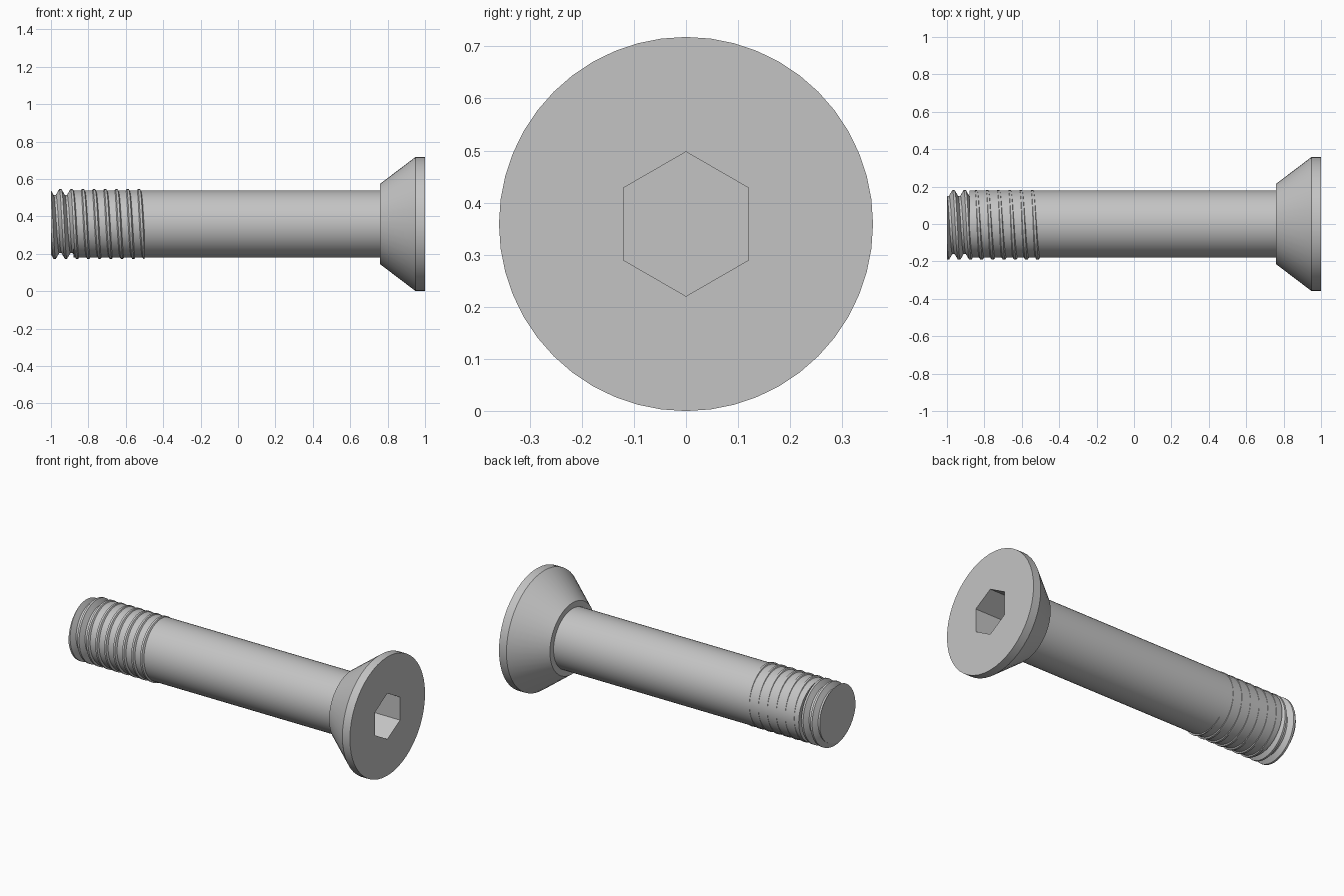
import bpy, bmesh, math

cube = bpy.data.objects.get("Cube")
if cube:
    bpy.data.objects.remove(cube)

SIDES = 48
AXIS_Z = 0.359
TURN = 2 * math.pi

steel = bpy.data.materials.new("grey_steel")
steel.use_nodes = True
grey = (0.55, 0.55, 0.55, 1)
steel.diffuse_color = grey
steel.node_tree.nodes["Principled BSDF"].inputs["Base Color"].default_value = grey


def finish(name, bm, location):
    """Smooth the round surfaces, keep hard edges, and add the object."""
    bmesh.ops.recalc_face_normals(bm, faces=bm.faces)
    for face in bm.faces:
        face.smooth = True
    for edge in bm.edges:
        edge.smooth = edge.calc_face_angle(0) < math.radians(30)
    mesh = bpy.data.meshes.new(name)
    bm.to_mesh(mesh)
    bm.free()
    mesh.materials.append(steel)
    obj = bpy.data.objects.new(name, mesh)
    obj.location = location
    bpy.context.collection.objects.link(obj)


def point(x, r, a):
    return (x, -r * math.sin(a), r * math.cos(a))


def circle(radius):
    return lambda a: radius


def hexagon(apothem):
    return lambda a: apothem / math.cos(a % (TURN / 6) - TURN / 12)


def lathe(name, rings):
    """Skin a row of rings along x and cap both ends."""
    bm = bmesh.new()
    loops = [[bm.verts.new(point(x, shape(a), a))
              for a in (TURN * i / SIDES for i in range(SIDES))]
             for x, shape in rings]
    for low, high in zip(loops, loops[1:]):
        for i in range(SIDES):
            k = (i + 1) % SIDES
            bm.faces.new((low[i], low[k], high[k], high[i]))
    bm.faces.new(loops[0])
    bm.faces.new(loops[-1])
    finish(name, bm, (0, 0, AXIS_Z))


# Countersunk head with a hexagonal socket
lathe("head", [(0.76, circle(0.215)), (0.95, circle(0.359)), (1.0, circle(0.359)),
               (1.0, hexagon(0.12)), (0.82, hexagon(0.12))])

# Plain shank
lathe("shank", [(-0.88, circle(0.18)), (0.78, circle(0.18))])

# Helical thread, trimmed flat at both ends
PITCH, MAJOR, MINOR = 0.06, 0.186, 0.155
profile = [(-0.006, MAJOR), (0.006, MAJOR), (0.024, MINOR), (0.036, MINOR)]
bm = bmesh.new()
rows = [[bm.verts.new(point(-1.13 + PITCH * s / SIDES + dx, r, TURN * s / SIDES))
         for dx, r in profile] for s in range(12 * SIDES)]
for s in range(len(rows) - SIDES - 1):
    here = rows[s] + rows[s + SIDES][:1]
    after = rows[s + 1] + rows[s + SIDES + 1][:1]
    for j in range(len(profile)):
        bm.faces.new((here[j], after[j], after[j + 1], here[j + 1]))
for x, side in ((-1.0, -1), (-0.5, 1)):
    bmesh.ops.bisect_plane(bm, geom=bm.verts[:] + bm.edges[:] + bm.faces[:],
                           plane_co=(x, 0, 0), plane_no=(side, 0, 0), clear_outer=True)
bmesh.ops.holes_fill(bm, edges=[e for e in bm.edges if e.is_boundary], sides=0)
finish("thread", bm, (0, -0.005, AXIS_Z))
